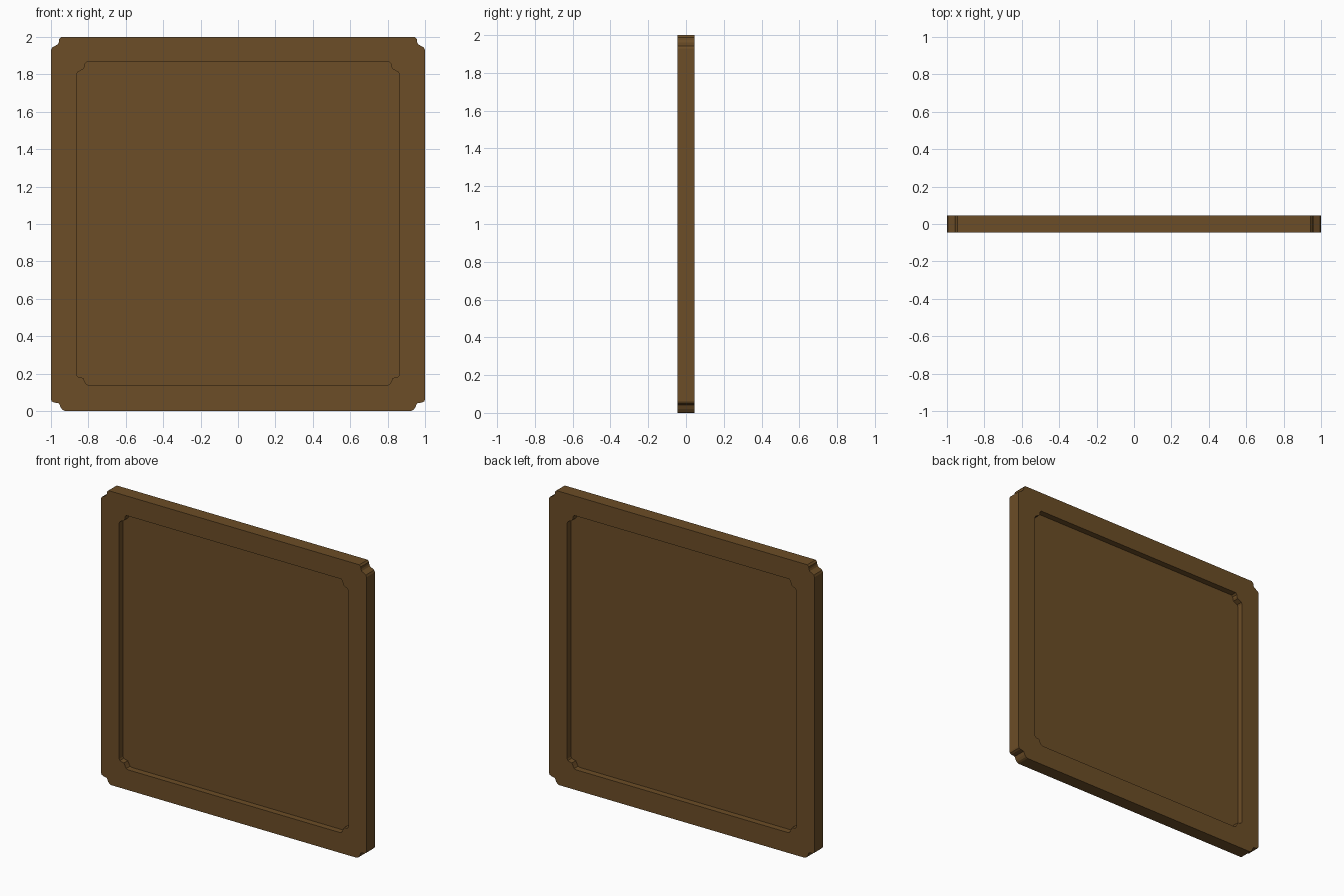
import bpy, bmesh

if "Cube" in bpy.data.objects:
    bpy.data.objects.remove(bpy.data.objects["Cube"])

HALF = 0.045     # half frame thickness
PANEL = 0.003    # half panel thickness

wood = bpy.data.materials.new("brown_wood")
wood.diffuse_color = (0.15, 0.075, 0.02, 1)
wood.use_nodes = True
wood.node_tree.nodes["Principled BSDF"].inputs["Base Color"].default_value = wood.diffuse_color

# right half outlines, bottom to top; both have matching point counts
OUTER = [(0.925, 0), (0.938, 0.006), (0.948, 0.02), (0.957, 0.041), (0.985, 0.046),
         (0.996, 0.052), (1.0, 0.064), (1.0, 1.93), (0.994, 1.943), (0.963, 1.961),
         (0.957, 1.973), (0.956, 1.988), (0.945, 2.0)]
INNER = [(0.80, 0.138), (0.811, 0.143), (0.819, 0.157), (0.828, 0.177), (0.848, 0.180),
         (0.858, 0.185), (0.863, 0.195), (0.863, 1.80), (0.857, 1.812), (0.827, 1.828),
         (0.821, 1.840), (0.820, 1.855), (0.810, 1.866)]


def mirrored(half):
    return half + [(-x, z) for x, z in reversed(half)]


def finish(name, bm):
    bmesh.ops.recalc_face_normals(bm, faces=bm.faces)
    mesh = bpy.data.meshes.new(name)
    bm.to_mesh(mesh)
    bm.free()
    mesh.materials.append(wood)
    obj = bpy.data.objects.new(name, mesh)
    bpy.context.collection.objects.link(obj)


def ring(bm, pts, y):
    return [bm.verts.new((x, y, z)) for x, z in pts]


def bridge(bm, a, b):
    for i in range(len(a)):
        j = (i + 1) % len(a)
        bm.faces.new((a[i], a[j], b[j], b[i]))


outer, inner = mirrored(OUTER), mirrored(INNER)

# frame with notched corners
bm = bmesh.new()
loops = [ring(bm, outer, -HALF), ring(bm, outer, HALF),
         ring(bm, inner, HALF), ring(bm, inner, -HALF)]
for k in range(4):
    bridge(bm, loops[k], loops[(k + 1) % 4])
finish("frame", bm)

# thin recessed panel, visible from both sides
bm = bmesh.new()
front, back = ring(bm, inner, -PANEL), ring(bm, inner, PANEL)
bm.faces.new(front)
bm.faces.new(back)
bridge(bm, front, back)
finish("recessed_panel", bm)
